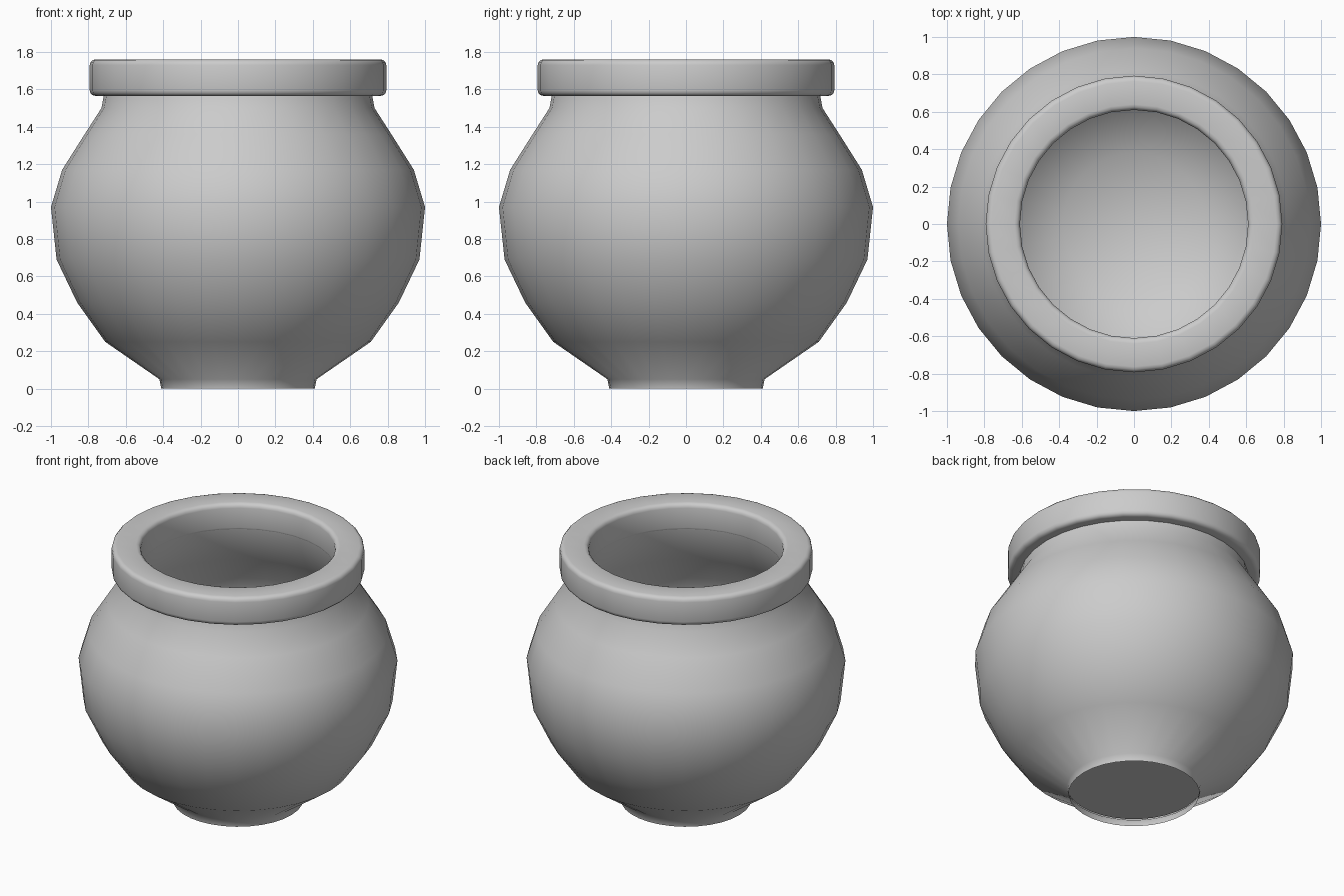
import bpy, bmesh, math

if "Cube" in bpy.data.objects:
    bpy.data.objects.remove(bpy.data.objects["Cube"])

SEGMENTS = 32


def lathe(name, profile, closed=False):
    """Spin a list of (radius, z) points around the z axis, smooth shaded."""
    bm = bmesh.new()
    rings = []
    for r, z in profile:
        if r == 0:
            rings.append([bm.verts.new((0, 0, z))] * SEGMENTS)
        else:
            rings.append([bm.verts.new((r * math.cos(a), r * math.sin(a), z))
                          for a in (2 * math.pi * i / SEGMENTS for i in range(SEGMENTS))])
    pairs = list(zip(rings, rings[1:]))
    if closed:
        pairs.append((rings[-1], rings[0]))
    for low, high in pairs:
        for i in range(SEGMENTS):
            j = (i + 1) % SEGMENTS
            corners = list(dict.fromkeys([low[i], low[j], high[j], high[i]]))
            bm.faces.new(corners)
    for f in bm.faces:
        f.smooth = True
    mesh = bpy.data.meshes.new(name)
    bm.to_mesh(mesh)
    bm.free()
    obj = bpy.data.objects.new(name, mesh)
    bpy.context.collection.objects.link(obj)
    return obj


# Rounded outer wall with the small flared foot
lathe("outer_wall", [(0.41, 0), (0.42, 0.05), (0.71, 0.25), (0.86, 0.46),
                     (0.97, 0.69), (1.0, 0.97), (0.94, 1.17), (0.82, 1.36),
                     (0.73, 1.50), (0.715, 1.58)])

# Recessed underside inside the foot
lathe("base_disc", [(0, 0.06), (0.425, 0.06)][::-1])

# Inner bowl, running down from the mouth
lathe("inner_wall", [(0.61, 1.60), (0.63, 1.49), (0.72, 1.32), (0.84, 1.14),
                     (0.90, 0.96), (0.87, 0.71), (0.77, 0.51), (0.64, 0.33),
                     (0.38, 0.15), (0, 0.12)])

# Thick rim with rounded edges
r_in, r_out, z_low, z_high, bevel = 0.61, 0.793, 1.565, 1.76, 0.03
profile = []
for cx, cz, start in ((r_out - bevel, z_low + bevel, -90), (r_out - bevel, z_high - bevel, 0),
                      (r_in + bevel, z_high - bevel, 90), (r_in + bevel, z_low + bevel, 180)):
    for k in range(4):
        a = math.radians(start + 30 * k)
        profile.append((cx + bevel * math.cos(a), cz + bevel * math.sin(a)))
lathe("rim", profile, closed=True)
